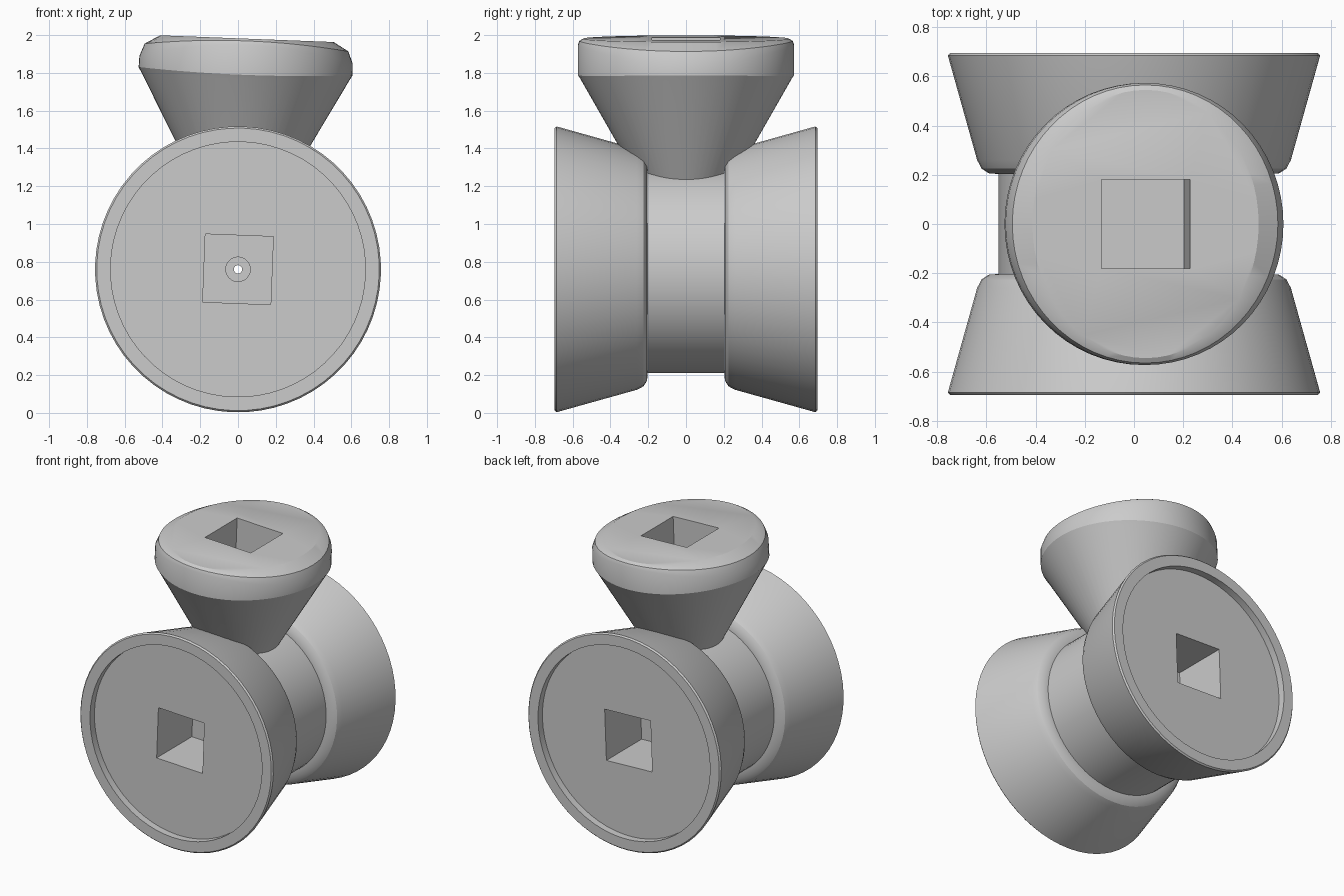
import bpy, bmesh, math
from mathutils import Matrix, Vector

cube = bpy.data.objects.get("Cube")
if cube:
    bpy.data.objects.remove(cube, do_unlink=True)

AXIS_Z = 0.76                  # height of the spool axis
LEAN = math.radians(2.2)       # whole assembly leans slightly about y

grey = bpy.data.materials.new("plain_grey")
grey.use_nodes = True
colour = (0.6, 0.6, 0.6, 1)
grey.diffuse_color = colour
grey.node_tree.nodes["Principled BSDF"].inputs["Base Color"].default_value = colour


def make_object(name, bm):
    bmesh.ops.recalc_face_normals(bm, faces=bm.faces)
    mesh = bpy.data.meshes.new(name)
    bm.to_mesh(mesh)
    bm.free()
    mesh.materials.append(grey)
    obj = bpy.data.objects.new(name, mesh)
    bpy.context.collection.objects.link(obj)
    return obj


def loft(name, rings, segments):
    """Solid through rings of (x radius, y radius, z at x sides, z at y sides)."""
    bm = bmesh.new()
    loops = []
    for rx, ry, zx, zy in rings:
        loop = []
        for i in range(segments):
            a = math.tau * i / segments
            c, s = math.cos(a), math.sin(a)
            loop.append(bm.verts.new((rx * c, ry * s, zx * c * c + zy * s * s)))
        loops.append(loop)
    for low, high in zip(loops, loops[1:]):
        for i in range(segments):
            j = (i + 1) % segments
            bm.faces.new((low[i], low[j], high[j], high[i]))
    bm.faces.new(loops[0][::-1])
    bm.faces.new(loops[-1])
    return make_object(name, bm)


def box_cutter(centre, size):
    bm = bmesh.new()
    bmesh.ops.create_cube(bm, size=1)
    bmesh.ops.scale(bm, vec=size, verts=bm.verts)
    bmesh.ops.translate(bm, vec=centre, verts=bm.verts)
    return make_object("square_cutter", bm)


def round_cutter(radius, length, y):
    bm = bmesh.new()
    bmesh.ops.create_cone(bm, cap_ends=True, segments=24, radius1=radius,
                          radius2=radius, depth=length)
    bm.transform(Matrix.Translation((0, y, 0)) @ Matrix.Rotation(math.pi / 2, 4, 'X'))
    return make_object("round_cutter", bm)


def finish(obj, cutters):
    """Cut the sockets, lean the part and shade it."""
    bpy.ops.object.select_all(action='DESELECT')
    obj.select_set(True)
    bpy.context.view_layer.objects.active = obj
    for cutter in cutters:
        mod = obj.modifiers.new("socket", 'BOOLEAN')
        mod.operation = 'DIFFERENCE'
        mod.solver = 'EXACT'
        mod.object = cutter
        bpy.ops.object.modifier_apply(modifier=mod.name)
        bpy.data.objects.remove(cutter, do_unlink=True)
    obj.data.transform(Matrix.Translation((0, 0, AXIS_Z)) @ Matrix.Rotation(LEAN, 4, 'Y'))
    bpy.ops.object.shade_smooth_by_angle(angle=math.radians(30))


# Spool: two flared flanges with recessed ends on a round core
half = [(0.675, 0.645), (0.675, 0.695), (0.748, 0.695), (0.757, 0.685),
        (0.638, 0.26), (0.62, 0.225), (0.59, 0.206), (0.55, 0.203)]
profile = half + [(r, -y) for r, y in reversed(half)]
spool = loft("spool", [(r, r, y, y) for r, y in profile], 64)
spool.data.transform(Matrix.Rotation(math.pi / 2, 4, 'X'))

# Square sockets in both ends, with a stepped pin hole along the axis
cutters = []
for side in (-1, 1):
    cutters.append(box_cutter((0, side * 0.5, 0), (0.36, 0.5, 0.36)))
    cutters.append(round_cutter(0.065, 0.2, side * 0.26))
cutters.append(round_cutter(0.022, 1, 0))
finish(spool, cutters)

# Conical knob: round skirt, upright band, top trimmed narrower left to right
knob = loft("knob", [
    (0.2, 0.2, 0.38, 0.38),
    (0.55, 0.56, 1.02, 1.01),
    (0.567, 0.573, 1.05, 1.03),
    (0.565, 0.573, 1.11, 1.19),
    (0.54, 0.565, 1.175, 1.21),
    (0.46, 0.545, 1.222, 1.222),
], 64)
finish(knob, [box_cutter((0, 0, 0.98), (0.36, 0.36, 0.7))])
